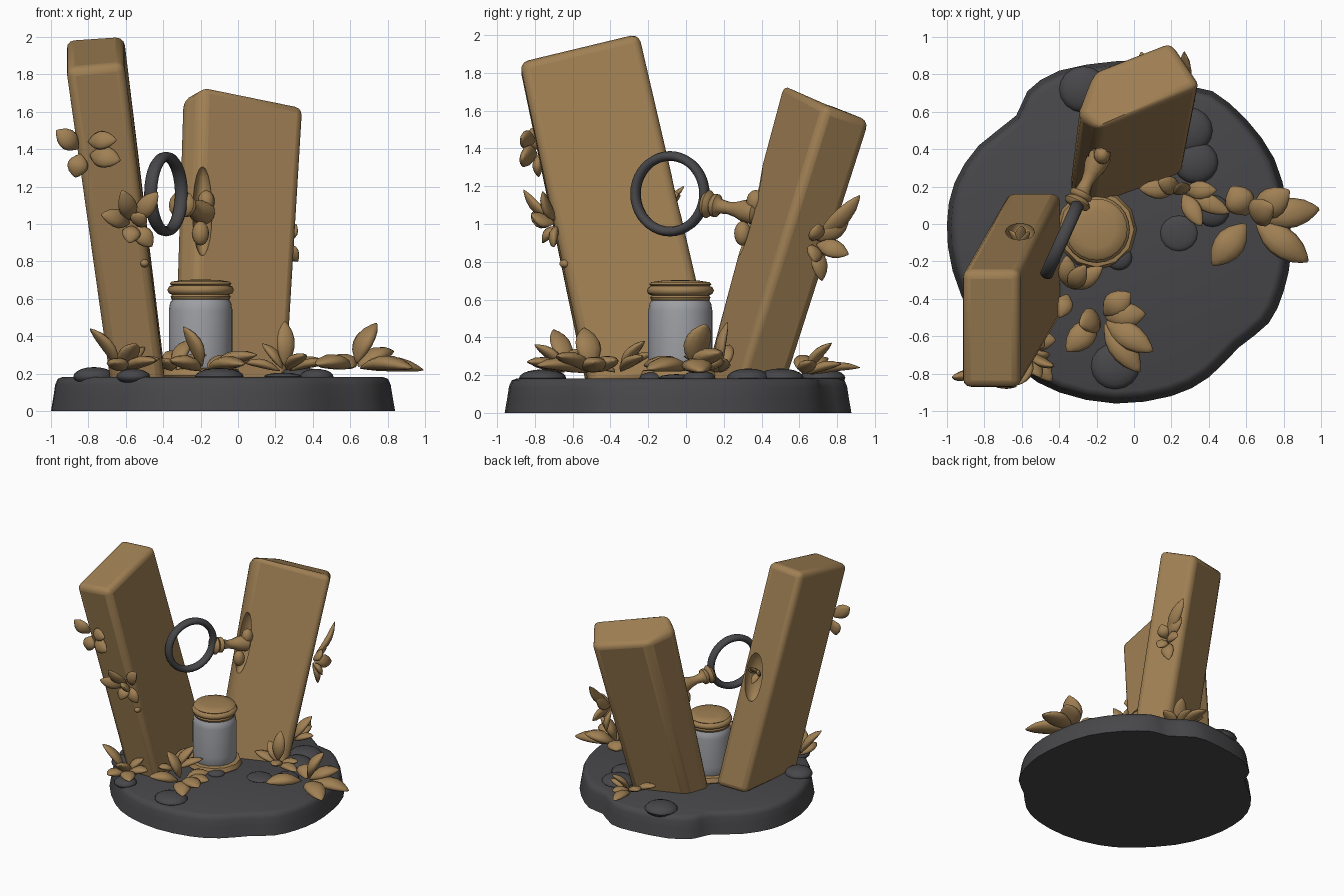
import bpy, bmesh, math
from mathutils import Vector, Matrix

if "Cube" in bpy.data.objects:
    bpy.data.objects.remove(bpy.data.objects["Cube"])


def material(name, rgb):
    m = bpy.data.materials.new(name)
    m.diffuse_color = (*rgb, 1)
    m.use_nodes = True
    m.node_tree.nodes["Principled BSDF"].inputs["Base Color"].default_value = m.diffuse_color
    return m


BROWN = material("warm brown", (0.35, 0.215, 0.088))
STONE = material("dark stone", (0.064, 0.064, 0.069))
GLASS = material("pale grey", (0.34, 0.345, 0.37))


def finish(name, bm, mat, angle=40):
    bmesh.ops.recalc_face_normals(bm, faces=bm.faces[:])
    me = bpy.data.meshes.new(name)
    bm.to_mesh(me)
    bm.free()
    ob = bpy.data.objects.new(name, me)
    bpy.context.collection.objects.link(ob)
    me.materials.append(mat)
    bpy.ops.object.select_all(action='DESELECT')
    ob.select_set(True)
    bpy.context.view_layer.objects.active = ob
    bpy.ops.object.shade_smooth_by_angle(angle=math.radians(angle))
    return ob


def skin(bm, rings):
    """Join rings of points into a closed tube with capped ends."""
    vs = [[bm.verts.new(p) for p in r] for r in rings]
    n = len(vs[0])
    for a, b in zip(vs, vs[1:]):
        for i in range(n):
            j = (i + 1) % n
            bm.faces.new((a[i], a[j], b[j], b[i]))
    bm.faces.new(vs[0])
    bm.faces.new(vs[-1])


def lathe(name, profile, origin, axis, mat, sides=24):
    rot = Vector(axis).to_track_quat('Z', 'Y')
    bm = bmesh.new()
    skin(bm, [[Vector(origin) + rot @ Vector((r * math.cos(k * math.tau / sides),
                                             r * math.sin(k * math.tau / sides), z))
               for k in range(sides)] for r, z in profile])
    return finish(name, bm, mat, 50)


def ellipsoid(bm, loc, size, rot=Matrix()):
    bmesh.ops.create_uvsphere(bm, u_segments=16, v_segments=10, radius=1,
                              matrix=Matrix.Translation(loc) @ rot @ Matrix.Diagonal((*size, 1)))


def plank(name, bottom, top, bevel, hole, hole_size, lean):
    bm = bmesh.new()
    skin(bm, [bottom, top])
    ob = finish(name, bm, BROWN)
    m = ob.modifiers.new("round edges", 'BEVEL')
    m.width, m.segments, m.limit_method = bevel, 3, 'NONE'
    bpy.ops.object.modifier_apply(modifier=m.name)
    # hollow carved into the plank
    bm = bmesh.new()
    ellipsoid(bm, hole, hole_size, lean)
    cutter = finish(name + "_cutter", bm, BROWN)
    cutter.hide_render = True
    bpy.context.view_layer.objects.active = ob
    m = ob.modifiers.new("hollow", 'BOOLEAN')
    m.operation, m.object, m.solver = 'DIFFERENCE', cutter, 'EXACT'
    bpy.ops.object.modifier_apply(modifier=m.name)
    bpy.data.objects.remove(cutter)
    bpy.ops.object.select_all(action='DESELECT')
    ob.select_set(True)
    bpy.ops.object.shade_smooth_by_angle(angle=math.radians(40))


def leaf(bm, base, tip, width, up=(0, 0, 1)):
    a, b = Vector(base), Vector(tip)
    d = (b - a).normalized()
    up = Vector(up)
    if abs(d.dot(up.normalized())) > 0.9:
        up = Vector((0.3, -1, 0.2))
    side = d.cross(up).normalized()
    nrm = side.cross(d)
    rings = []
    for t, w in ((0, .12), (.1, .42), (.25, .8), (.42, 1), (.6, .98), (.78, .75), (.92, .38), (1, .08)):
        c = a.lerp(b, t) + nrm * 0.08 * math.sin(math.pi * t) * (b - a).length
        rings.append([c + side * width / 2 * w * math.cos(k * math.pi / 5)
                      + nrm * width * 0.25 * w * math.sin(k * math.pi / 5) for k in range(10)])
    skin(bm, rings)


def cluster(name, centre, tips, width, up=(0, 0, 1)):
    bm = bmesh.new()
    c = Vector(centre)
    for t in tips:
        leaf(bm, c.lerp(Vector(t), 0.12), t, width, up)
    finish(name, bm, BROWN, 75)


# rock base
outline = [(-1, 0), (-.96, .22), (-.83, .42), (-.63, .58), (-.57, .71), (-.4, .82), (-.1, .87),
           (.1, .86), (.27, .74), (.42, .71), (.6, .56), (.75, .35), (.82, .1), (.84, -.15), (.8, -.36),
           (.72, -.53), (.56, -.66), (.4, -.82), (.2, -.92), (-.1, -.96), (-.4, -.9),
           (-.62, -.77), (-.85, -.52), (-.97, -.25)]
pts = [Vector((x, y)) for x, y in outline]
n = len(pts)
smooth = []
for i in range(n):
    a, b, c, d = pts[i - 1], pts[i], pts[(i + 1) % n], pts[(i + 2) % n]
    smooth += [b, (b + c) * .5625 - (a + d) * .0625]
bm = bmesh.new()
skin(bm, [[(-.1 + (x + .1) * s, -.04 + (y + .04) * s, z) for x, y in smooth]
          for s, z in ((1, 0), (.985, .08), (.975, .14), (.96, .172), (.93, .182))])
finish("rock_base", bm, STONE, 50)

# flat stones on the base
bm = bmesh.new()
for x, y, r, h in ((-.27, .72, .13, .05), (.29, .5, .13, .05), (.33, .33, .12, .05), (.24, -.05, .1, .02),
                   (.42, .07, .09, .04), (-.1, -.76, .13, .045), (-.08, -.18, .07, .03),
                   (-.77, -.42, .11, .05), (-.56, -.72, .09, .04)):
    ellipsoid(bm, (x, y, .185), (r, r * 0.95, h))
finish("flat_stones", bm, STONE)

# two leaning planks
plank("left_plank",
      [(-.68, -.53, .14), (-.39, -.51, .14), (-.39, .17, .2), (-.68, .17, .2)],
      [(-.92, -.88, 1.83), (-.61, -.88, 1.86), (-.61, -.25, 2.01), (-.92, -.25, 1.99)],
      .045, (-.61, -.06, 1.1), (.08, .09, .2), Matrix.Rotation(.24, 4, 'X'))
plank("back_plank",
      [(-.35, .19, .14), (-.25, .08, .14), (.27, .27, .14), (.13, .53, .14), (-.28, .38, .14)],
      [(-.305, .58, 1.66), (-.19, .51, 1.75), (.36, .74, 1.63), (.2, .98, 1.54), (-.21, .82, 1.62)],
      .045, (-.19, .33, 1.07), (.055, .1, .25), Matrix.Rotation(-.28, 4, 'X'))

# jar with lid and foot
C = (-.2, -.03, 0)
lathe("jar_foot", [(.2, .17), (.215, .19), (.2, .225), (.16, .23)], C, (0, 0, 1), BROWN, 12)
lathe("jar_body", [(.15, .2), (.168, .24), (.17, .3), (.17, .54), (.163, .58), (.145, .605), (.14, .62)],
      C, (0, 0, 1), GLASS)
lathe("jar_lid", [(.14, .59), (.155, .597), (.16, .612), (.152, .622), (.17, .63), (.178, .648),
                  (.17, .665), (.155, .672), (.165, .68), (.155, .692), (.1, .7), (.03, .703)],
      C, (0, 0, 1), BROWN)

# hanging ring
bm = bmesh.new()
rot = Vector((.91, -.41, 0)).to_track_quat('Z', 'Y')
rows = []
for i in range(40):
    a = i * math.tau / 40
    rows.append([bm.verts.new(Vector((-.385, -.085, 1.16)) + rot @ Vector((
        (.2 + .026 * math.cos(b)) * math.cos(a), (.2 + .026 * math.cos(b)) * math.sin(a),
        .036 * math.sin(b)))) for b in [k * math.tau / 10 for k in range(10)]])
for i in range(40):
    for k in range(10):
        p, q, l = rows[i], rows[(i + 1) % 40], (k + 1) % 10
        bm.faces.new((p[k], q[k], q[l], p[l]))
finish("ring", bm, STONE, 60)

# peg holding the ring
lathe("ring_peg", [(.03, 0), (.065, .01), (.075, .03), (.06, .05), (.05, .055), (.062, .065), (.062, .085),
                   (.04, .1), (.033, .15), (.042, .2), (.058, .24), (.065, .31), (.03, .34)],
      (-.315, .09, 1.11), (.13, .27, -.05), BROWN, 14)

# pods in the hollows
bm = bmesh.new()
ellipsoid(bm, (-.2, .3, .95), (.045, .045, .065))
ellipsoid(bm, (-.17, .37, 1.12), (.045, .05, .06))
ellipsoid(bm, (-.5, -.64, .79), (.025, .03, .022))
finish("pods", bm, BROWN)

# leaf clusters on the ground
cluster("leaves_right", (.62, .03, .23),
        [(.52, .2, .27), (.83, .18, .32), (.99, .08, .22), (.93, -.2, .23), (.42, -.22, .25), (.74, .1, .47)], .16)
cluster("leaves_middle", (.25, .18, .21),
        [(.03, .19, .26), (.44, .18, .28), (.51, .06, .26), (.36, -.01, .3), (.25, .22, .48), (.13, .23, .36)], .1)
cluster("leaves_front", (-.18, -.5, .21),
        [(-.36, -.68, .27), (.03, -.79, .25), (.1, -.68, .3), (.06, -.48, .27), (-.02, -.37, .28),
         (-.29, -.54, .45)], .14)
cluster("leaves_jar", (-.35, -.36, .21),
        [(-.36, -.17, .32), (-.17, -.23, .3), (-.4, -.5, .27), (-.26, -.22, .38)], .1)
cluster("leaves_left", (-.62, -.62, .21),
        [(-.44, -.84, .27), (-.5, -.56, .34), (-.66, -.82, .26), (-.79, -.7, .44),
         (-.42, -.62, .28), (-.55, -.8, .36)], .12)
cluster("leaves_back", (.08, .62, .2),
        [(.04, .92, .24), (.16, .77, .37), (-.07, .75, .29), (.25, .66, .27), (-.15, .62, .3), (.12, .82, .26)], .1)

# leaf clusters on the planks
cluster("plank_leaves_low", (-.56, -.68, 1.0),
        [(-.62, -.86, 1.18), (-.43, -.76, 1.17), (-.73, -.82, 1.05), (-.46, -.7, .88), (-.58, -.76, .9),
         (-.5, -.82, 1.05)], .1, (0, -1, .2))
cluster("plank_leaves_high", (-.84, -.77, 1.39),
        [(-.97, -.82, 1.5), (-.87, -.78, 1.25)], .11, (0, -1, .2))
bm = bmesh.new()
leaf(bm, (-.8, -.8, 1.44), (-.65, -.87, 1.45), .1, (0, -1, .2))
leaf(bm, (-.79, -.79, 1.37), (-.63, -.87, 1.34), .12, (0, -1, .2))
finish("plank_leaf_pair", bm, BROWN, 75)
cluster("back_plank_leaves", (.23, .67, .9),
        [(.27, .92, 1.15), (.24, .86, 1.02), (.31, .7, 1.0), (.28, .86, .84), (.32, .68, .8),
         (.25, .72, .7)], .1, (.8, .56, 0))
cluster("hollow_leaves", (-.61, -.13, 1.12),
        [(-.6, -.01, 1.2), (-.56, -.04, 1.16), (-.67, -.03, 1.15), (-.6, -.03, 1.05)], .06, (0, 1, 0))
